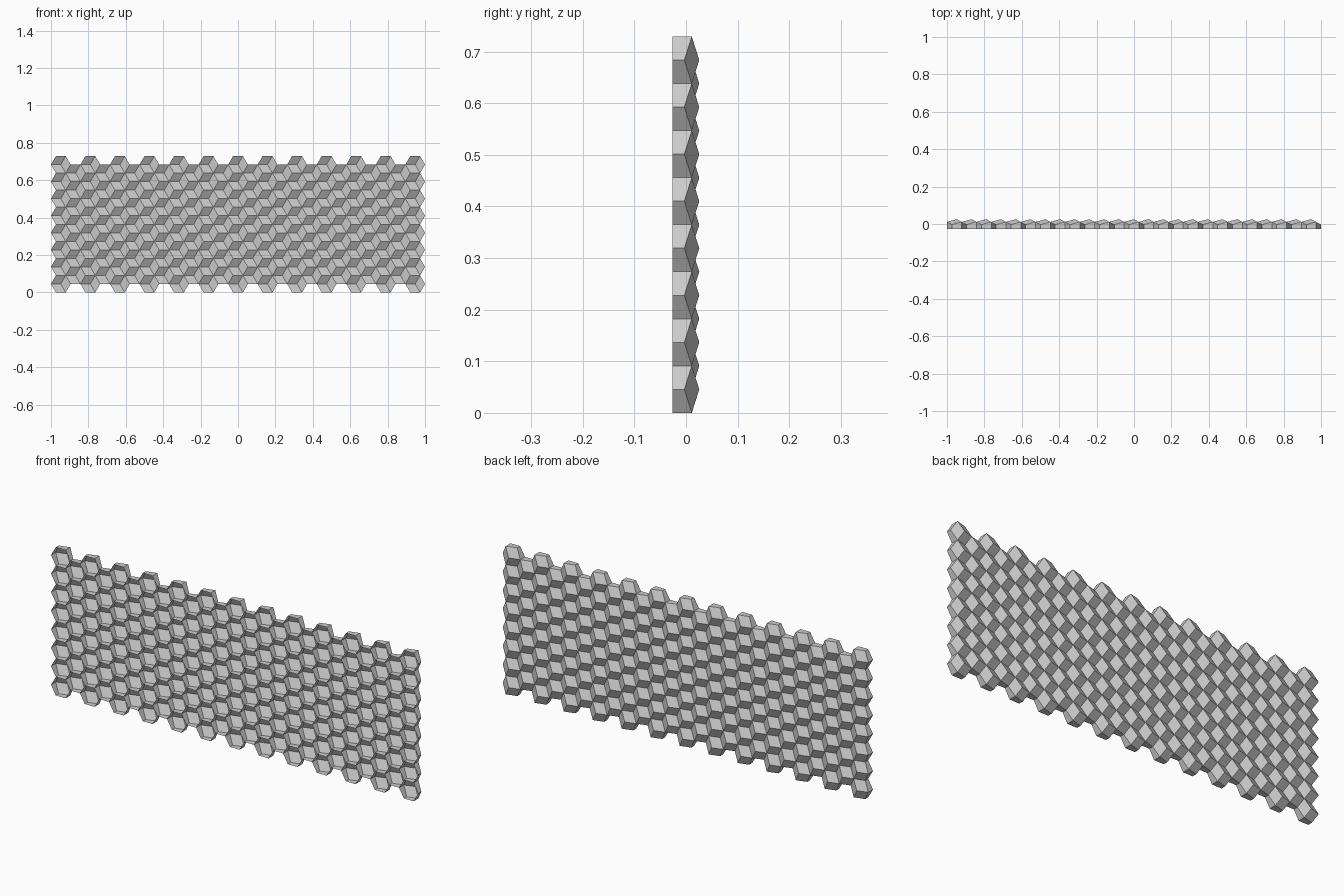
import bpy, bmesh, math

cube = bpy.data.objects.get("Cube")
if cube:
    bpy.data.objects.remove(cube, do_unlink=True)

COLUMNS, ROWS = 25, 8
SIDE = 2 / (1.5 * (COLUMNS - 1) + 2)      # hexagon side
HEIGHT = SIDE * math.sqrt(3)              # hexagon height
FRONT, APEX, STEP = -0.0257, 0.0257, 0.0145

wax = bpy.data.materials.new("light grey")
wax.use_nodes = True
grey = (0.6, 0.6, 0.6, 1)
wax.diffuse_color = grey
wax.node_tree.nodes["Principled BSDF"].inputs["Base Color"].default_value = grey

bm = bmesh.new()
shared = {}


def vert(x, y, z):
    """Corner shared between neighbouring cells."""
    key = (round(x, 4), round(y, 4), round(z, 4))
    if key not in shared:
        shared[key] = bm.verts.new((x, y, z))
    return shared[key]


def add_cell(cx, cz):
    """Open hexagonal cell closed at the back by three rhombi."""
    rim, back = [], []
    for i in range(6):
        a = math.radians(60 * i)
        x, z = cx + SIDE * math.cos(a), cz + SIDE * math.sin(a)
        rim.append(vert(x, FRONT, z))
        back.append(vert(x, APEX - STEP * (1 if i % 2 else 2), z))
    # Side walls, single sheets between neighbours
    for i in range(6):
        j = (i + 1) % 6
        wall = (rim[i], rim[j], back[j], back[i])
        if not bm.faces.get(wall):
            bm.faces.new(wall)
    # Three-sided pointed cap
    tip = vert(cx, APEX, cz)
    for i in (0, 2, 4):
        bm.faces.new((tip, back[(i + 1) % 6], back[i], back[i - 1]))


# Alternate full columns with shorter half-shifted ones
for c in range(COLUMNS):
    odd = c % 2
    for r in range(ROWS - odd):
        add_cell((c - (COLUMNS - 1) / 2) * 1.5 * SIDE, (r + 0.5 + 0.5 * odd) * HEIGHT)

bm.normal_update()
mesh = bpy.data.meshes.new("honeycomb_panel")
bm.to_mesh(mesh)
bm.free()
mesh.materials.append(wax)
panel = bpy.data.objects.new("honeycomb_panel", mesh)
bpy.context.collection.objects.link(panel)
